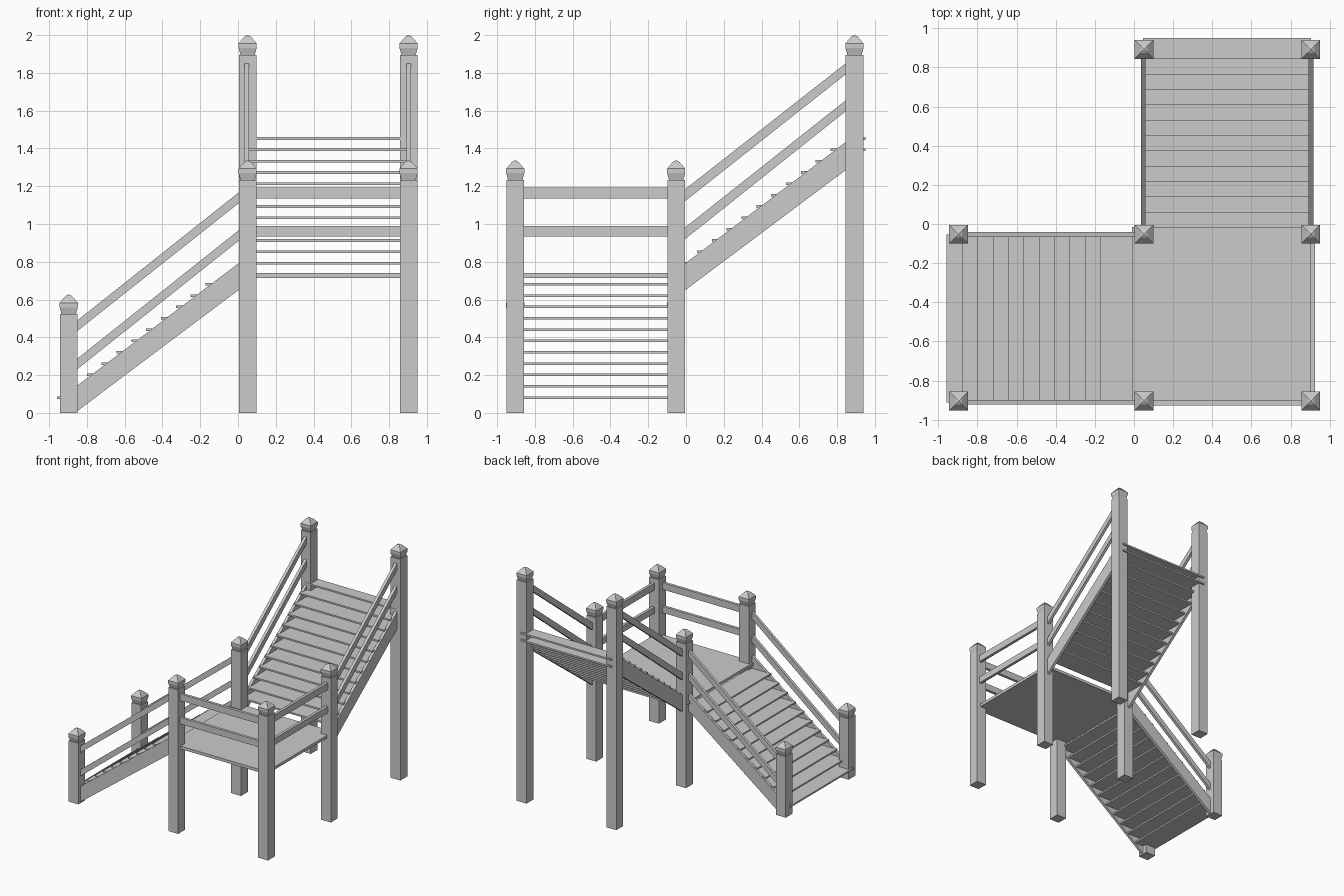
import bpy, bmesh

if "Cube" in bpy.data.objects:
    bpy.data.objects.remove(bpy.data.objects["Cube"])

HALF = 0.0465        # half width of a post
RISE, RUN = 0.06, 0.0785
THICK = 0.024        # rail and stringer thickness


def finish(bm, name):
    bmesh.ops.recalc_face_normals(bm, faces=bm.faces)
    mesh = bpy.data.meshes.new(name)
    bm.to_mesh(mesh)
    bm.free()
    obj = bpy.data.objects.new(name, mesh)
    bpy.context.collection.objects.link(obj)
    return obj


def prism(name, profile, t0, t1, axis):
    """Extrude an (s, z) profile from t0 to t1; s runs along the given axis."""
    bm = bmesh.new()
    place = (lambda s, t, z: (s, t, z)) if axis == 'x' else (lambda s, t, z: (t, s, z))
    a = [bm.verts.new(place(s, t0, z)) for s, z in profile]
    b = [bm.verts.new(place(s, t1, z)) for s, z in profile]
    n = len(profile)
    bm.faces.new(a)
    bm.faces.new(b)
    for i in range(n):
        bm.faces.new((a[i], a[(i + 1) % n], b[(i + 1) % n], b[i]))
    return finish(bm, name)


def bar(name, axis, s0, s1, low0, high0, low1, high1, t):
    prism(name, [(s0, low0), (s1, low1), (s1, high1), (s0, high0)],
          t - THICK / 2, t + THICK / 2, axis)


def lathe_square(name, x, y, profile):
    """Stack square rings of (half width, z), closed at both ends."""
    bm = bmesh.new()
    rings = [[bm.verts.new((x + h * sx, y + h * sy, z))
              for sx, sy in ((-1, -1), (1, -1), (1, 1), (-1, 1))] for h, z in profile]
    for a, b in zip(rings, rings[1:]):
        for i in range(4):
            j = (i + 1) % 4
            bm.faces.new((a[i], a[j], b[j], b[i]))
    bm.faces.new(rings[0])
    bm.faces.new(rings[-1])
    finish(bm, name)


# posts with faceted caps
XL, XM, XR = -0.896, 0.051, 0.903
YF, YM, YB = -0.904, -0.052, 0.892
posts = [("lower", XL, YF, 0.523), ("lower", XL, YM, 0.523),
         ("landing", XM, YF, 1.233), ("landing", XM, YM, 1.233),
         ("landing", XR, YF, 1.233), ("landing", XR, YM, 1.233),
         ("upper", XM, YB, 1.896), ("upper", XR, YB, 1.896)]
for label, x, y, top in posts:
    lathe_square(label + "_post", x, y, [(HALF, 0), (HALF, top)])
    lathe_square(label + "_post_cap", x, y,
                 [(0.038, top), (0.048, top + 0.036), (0.048, top + 0.06),
                  (0.018, top + 0.095), (0.002, top + 0.104)])

# landing board
prism("landing_floor", [(-0.01, 0.715), (0.914, 0.715), (0.914, 0.74), (-0.01, 0.74)],
      -0.916, -0.016, 'x')

# landing rails on the front and right
for low, high in ((0.935, 0.99), (1.135, 1.193)):
    bar("landing_front_rail", 'x', XM, XR, low, high, low, high, -0.914)
    bar("landing_side_rail", 'y', YF, YM, low, high, low, high, 0.912)


def flight(label, axis, s0, z0, count, end, sides, ends, beams):
    # overlapping treads, the last ones trimmed at the flight's end
    for i in range(count):
        s = s0 + RUN * i
        z = z0 + RISE * i
        e = min(s + 0.19, end)
        prism(label + "_tread", [(s, z - 0.007), (e, z - 0.007), (e, z + 0.007), (s, z + 0.007)],
              sides[0], sides[1], axis)
    # stringers and sloping handrails on both sides
    for t in sides:
        for part, l0, h0, l1, h1 in beams:
            bar(label + "_" + part, axis, *ends, l0, h0, l1, h1, t)


flight("lower", 'x', -0.957, 0.081, 11, 0.02, (-0.911, -0.054), (-0.85, 0.005),
       [("stringer", 0.01, 0.145, 0.652, 0.794),
        ("middle_rail", 0.232, 0.288, 0.912, 0.968),
        ("top_rail", 0.434, 0.49, 1.111, 1.168)])
flight("upper", 'y', -0.02, 0.793, 12, 0.95, (0.047, 0.904), (-0.006, 0.846),
       [("stringer", 0.648, 0.79, 1.286, 1.434),
        ("middle_rail", 0.919, 0.981, 1.597, 1.655),
        ("top_rail", 1.12, 1.183, 1.793, 1.851)])
